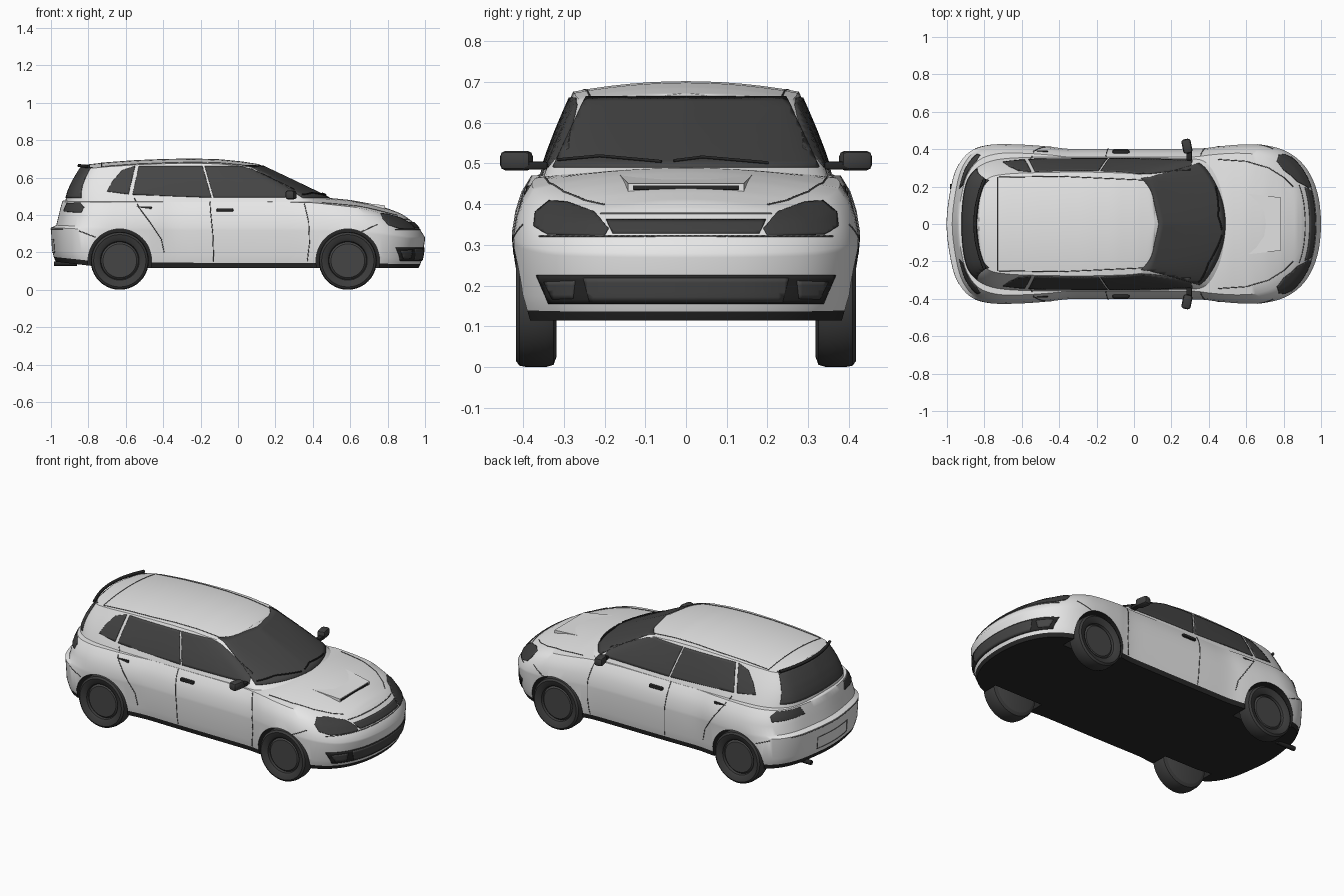
import bpy, bmesh, math
from mathutils import Vector as V, Matrix
from mathutils.bvhtree import BVHTree

if "Cube" in bpy.data.objects:
    bpy.data.objects.remove(bpy.data.objects["Cube"], do_unlink=True)


def material(name, r, g, b):
    m = bpy.data.materials.new(name)
    m.use_nodes = True
    m.diffuse_color = (r, g, b, 1)
    m.node_tree.nodes["Principled BSDF"].inputs["Base Color"].default_value = (r, g, b, 1)
    return m


PAINT = material("white paint", .8, .8, .8)
BLACK = material("black plastic", .02, .02, .02)
GLASS = material("tinted glass", .06, .06, .06)
LAMP = material("dark lamp", .05, .05, .05)
RUBBER = material("tyre rubber", .045, .045, .045)
SEAM = material("panel gap grey", .12, .12, .12)


def activate(ob):
    bpy.ops.object.select_all(action='DESELECT')
    ob.select_set(True)
    bpy.context.view_layer.objects.active = ob


def make(name, bm, mats, mirror=False, angle=35):
    me = bpy.data.meshes.new(name)
    bm.to_mesh(me)
    bm.free()
    ob = bpy.data.objects.new(name, me)
    bpy.context.collection.objects.link(ob)
    for m in mats:
        me.materials.append(m)
    if mirror:
        mod = ob.modifiers.new("mirror", 'MIRROR')
        mod.use_axis = (False, True, False)
    activate(ob)
    bpy.ops.object.shade_smooth_by_angle(angle=math.radians(angle))
    return ob


def lerp_at(pts, x):
    if x <= pts[0][0]:
        return pts[0][1]
    for (x0, z0), (x1, z1) in zip(pts, pts[1:]):
        if x <= x1:
            return z0 + (z1 - z0) * (x - x0) / (x1 - x0)
    return pts[-1][1]


def smooth(pts, n=5):
    """Smooth half plan outline, from tail centre to nose centre."""
    p = [V(q) for q in pts]
    p = [V((p[1].x, -p[1].y))] + p + [V((p[-2].x, -p[-2].y))]
    out = []
    for a, b, c, d in zip(p, p[1:], p[2:], p[3:]):
        for k in range(n):
            t = k / n
            out.append(.5 * (2 * b + (c - a) * t + (2 * a - 5 * b + 4 * c - d) * t * t
                             + (3 * b - a - 3 * c + d) * t ** 3))
    return out + [p[-2]]


def loft(sections, black_rows):
    """Closed cross sections skinned from tail to nose."""
    bm = bmesh.new()
    rings = [[bm.verts.new(c) for c in s] for s in sections]
    n = len(rings[0])
    for a, b in zip(rings, rings[1:]):
        for j in range(n):
            k = (j + 1) % n
            f = bm.faces.new((a[j], a[k], b[k], b[j]))
            f.material_index = int(min(j, n - 2 - j) < black_rows)
    bmesh.ops.remove_doubles(bm, verts=bm.verts, dist=.0002)
    bmesh.ops.recalc_face_normals(bm, faces=bm.faces)
    return bm


def section(side, edge, crown, steps=6):
    """Right side going up, across the top, and down the left side."""
    top = []
    for k in range(1, 2 * steps):
        s = 1 - k / steps
        top.append(V((edge.x, edge.y * s, edge.z + crown * (1 - s * s))))
    return side + top + [V((p.x, -p.y, p.z)) for p in reversed(side)]


# Lower body: plan outline scaled per height level (height, front, side, rear)
PLAN = smooth([(-1, 0), (-.985, .15), (-.95, .29), (-.88, .385), (-.77, .423), (-.63, .425), (-.48, .415),
               (-.36, .402), (-.2, .402), (0, .402), (.2, .402), (.36, .404), (.46, .416), (.59, .425),
               (.72, .418), (.83, .38), (.92, .3), (.98, .17), (1, 0)])
LEVELS = [(0, .965, .95, .975), (.08, .975, .965, .985), (.2, .985, .985, .995), (.57, 1, 1, 1),
          (.61, 1, 1, .972), (.76, .975, .98, .96), (.89, .945, .945, .95), (1, .905, .89, .94)]
SHOULDER = [(.2, .47), (.45, .465), (.7, .44), (.8, .42), (.9, .395), (1, .385)]
HOOD = [(-1, .47), (-.9, .48), (.5, .49), (.6, .48), (.7, .462), (.8, .435), (.87, .408), (.905, .386)]
SILL = [(-1, .15), (-.72, .118), (0, .115)]
sections = []
for p in PLAN:
    z0, z1 = lerp_at(SILL, p.x), lerp_at(SHOULDER, p.x)
    side = [V((p.x * (f if p.x > 0 else r), p.y * s, z0 + t * (z1 - z0))) for t, f, s, r in LEVELS]
    e = side[-1]
    sections.append(section(side, e, (lerp_at(HOOD, e.x) - z1) * min(1, p.y / .1)))
body = make("body_shell", loft(sections, 1), [PAINT, BLACK])
for f in body.data.polygons:
    if f.normal.z < -.9 and f.center.z < .16:
        f.material_index = 1

# Cabin: belt outline blended into roof outline
BELT = smooth([(-.93, 0), (-.915, .18), (-.87, .28), (-.77, .345), (-.6, .365), (-.3, .365), (0, .365),
               (.25, .36), (.42, .345), (.515, .24), (.57, .12), (.585, 0)])
ROOF = smooth([(-.83, 0), (-.82, .15), (-.79, .235), (-.7, .265), (-.5, .275), (-.25, .277), (-.08, .273),
               (0, .268), (.06, .257), (.09, .225), (.105, .12), (.11, 0)])
RIDGE = [(-.83, .667), (-.7, .682), (-.55, .693), (-.4, .699), (-.25, .702), (-.1, .698), (.02, .686), (.11, .672)]
sections = []
for b, r in zip(BELT, ROOF):
    drop = .025 * r.y / .27
    side = []
    for k in range(6):
        t = k / 5
        q = b.lerp(r, t) * (1 + .02 * math.sin(math.pi * t))
        side.append(V((q.x, q.y, .44 + t * (lerp_at(RIDGE, r.x) - drop - .44))))
    sections.append(section(side, side[-1], drop))
cabin = make("cabin_shell", loft(sections, 0), [PAINT])

skin = bmesh.new()
skin.from_mesh(body.data)
skin.from_mesh(cabin.data)
TREE = BVHTree.FromBMesh(skin)
skin.free()

# Wheel arches
AXLES = (-.632, .587)
cut = bmesh.new()
for x in AXLES:
    for s in (-1, 1):
        m = Matrix.Translation((x, s * .44, .155)) @ Matrix.Rotation(math.pi / 2, 4, 'X')
        bmesh.ops.create_cone(cut, cap_ends=True, segments=48, radius1=.17, radius2=.17, depth=.3, matrix=m)
for f in cut.faces:
    f.material_index = 1
cutter = make("arch_cutter", cut, [PAINT, BLACK])
cutter.hide_render = True
mod = body.modifiers.new("arches", 'BOOLEAN')
mod.operation, mod.object = 'DIFFERENCE', cutter
activate(body)
bpy.ops.object.modifier_apply(modifier=mod.name)
bpy.ops.object.shade_smooth_by_angle(angle=math.radians(35))
bpy.data.objects.remove(cutter, do_unlink=True)

RAYS = {'side': lambda a, b: (V((a, 2, b)), V((0, -1, 0))),
        'front': lambda a, b: (V((2, a, b)), V((-1, 0, 0))),
        'rear': lambda a, b: (V((-2, a, b)), V((1, 0, 0))),
        'top': lambda a, b: (V((a, b, 2)), V((0, 0, -1)))}


def project(view, a, b, lift):
    origin, ray = RAYS[view](a, b)
    co, no, _, _ = TREE.ray_cast(origin, ray)
    if co is None:
        co, no, _, _ = TREE.find_nearest(origin + ray * 1.6)
    return co + no * lift


def plate(name, view, outline, mat, mirror=False, lift=.004, cell=.016):
    """Thin convex panel laid onto the bodywork."""
    pts = [V((a, b, 0)) for a, b in outline]
    lo = V((min(p.x for p in pts), min(p.y for p in pts)))
    hi = V((max(p.x for p in pts), max(p.y for p in pts)))
    size = hi - lo
    bm = bmesh.new()
    bmesh.ops.create_grid(bm, x_segments=math.ceil(size.x / cell) + 1,
                          y_segments=math.ceil(size.y / cell) + 1, size=1)
    k = max(v.co.x for v in bm.verts) / .51
    for v in bm.verts:
        v.co = V(((lo.x + hi.x) / 2 + v.co.x / k * size.x, (lo.y + hi.y) / 2 + v.co.y / k * size.y, 0))
    loop = list(zip(pts, pts[1:] + pts[:1]))
    turn = 1 if sum(p.x * q.y - q.x * p.y for p, q in loop) > 0 else -1
    for p, q in loop:
        d = (q - p) * turn
        bmesh.ops.bisect_plane(bm, geom=bm.verts[:] + bm.edges[:] + bm.faces[:], dist=1e-6,
                               plane_co=p, plane_no=(d.y, -d.x, 0), clear_outer=True)
    for v in bm.verts:
        v.co = project(view, v.co.x, v.co.y, lift)
    bm.normal_update()
    ray = RAYS[view](0, 0)[1]
    if sum(f.normal.dot(ray) for f in bm.faces) > 0:
        bmesh.ops.reverse_faces(bm, faces=bm.faces[:])
    ob = make(name, bm, [mat], mirror)
    sol = ob.modifiers.new("thickness", 'SOLIDIFY')
    sol.thickness, sol.offset = .007, -1


def rod(name, points, radius, mat, mirror=False):
    cu = bpy.data.curves.new(name, 'CURVE')
    cu.dimensions, cu.bevel_depth, cu.bevel_resolution, cu.use_fill_caps = '3D', radius, 1, True
    sp = cu.splines.new('POLY')
    sp.points.add(len(points) - 1)
    for s, p in zip(sp.points, points):
        s.co = (*p, 1)
    ob = bpy.data.objects.new(name, cu)
    bpy.context.collection.objects.link(ob)
    cu.materials.append(mat)
    activate(ob)
    bpy.ops.object.convert(target='MESH')
    if mirror:
        ob.modifiers.new("mirror", 'MIRROR').use_axis = (False, True, False)


def seam(name, view, pts, mirror=False, radius=.0025, mat=SEAM, lift=0):
    path = []
    for p, q in zip(pts, pts[1:]):
        n = max(2, int((V(q) - V(p)).length / .015))
        path += [V(p).lerp(V(q), k / n) for k in range(n)]
    rod(name, [project(view, p.x, p.y, lift) for p in path + [V(pts[-1])]], radius, mat, mirror)


def box(name, centre, size, mat, bevel, mirror=False, turn=0):
    bm = bmesh.new()
    m = Matrix.Translation(centre) @ Matrix.Rotation(turn, 4, 'Z') @ Matrix.Diagonal((*size, 1))
    bmesh.ops.create_cube(bm, size=1, matrix=m)
    bmesh.ops.bevel(bm, geom=bm.edges[:], offset=bevel, segments=2, affect='EDGES', profile=.5)
    make(name, bm, [mat], mirror)


# Glass
plate("windscreen", 'front', [(-.245, .662), (.245, .662), (.325, .49), (-.325, .49)], GLASS)
plate("rear_window", 'rear', [(-.235, .652), (.235, .652), (.295, .49), (-.295, .49)], GLASS)
plate("front_door_window", 'side', [(-.13, .492), (-.178, .66), (.01, .66), (.07, .645), (.125, .62),
                                    (.3, .535), (.312, .492)], GLASS, True)
plate("rear_door_window", 'side', [(-.564, .508), (-.53, .66), (-.19, .66), (-.142, .492)], GLASS, True)
plate("quarter_window", 'side', [(-.7, .525), (-.67, .58), (-.62, .637), (-.55, .66), (-.585, .51)], GLASS, True)

# Lamps, grille and intakes
plate("headlamp", 'front', [(.2, .322), (.19, .34), (.225, .38), (.29, .403), (.335, .407), (.368, .38),
                            (.372, .345), (.34, .326)], LAMP, True, cell=.01)
plate("tail_lamp", 'rear', [(.19, .42), (.21, .462), (.335, .464), (.368, .44), (.372, .412)], LAMP, True, cell=.01)
plate("grille", 'front', [(-.18, .328), (.18, .328), (.195, .36), (-.195, .36)], LAMP)
plate("intake_frame", 'front', [(-.335, .156), (.335, .156), (.365, .226), (-.365, .226)], BLACK)
plate("intake_centre", 'front', [(-.235, .162), (.235, .162), (.25, .219), (-.25, .219)], GLASS, lift=.006)
plate("fog_lamp", 'front', [(.275, .17), (.325, .168), (.345, .21), (.27, .213)], GLASS, True, lift=.006)

# Panel gaps
seam("front_door_gap", 'side', [(.37, .15), (.382, .25), (.378, .36), (.355, .46)], True)
seam("centre_door_gap", 'side', [(-.13, .15), (-.135, .3), (-.147, .42), (-.15, .47)], True)
seam("rear_door_gap", 'side', [(-.395, .2), (-.41, .27), (-.47, .36), (-.53, .44), (-.555, .49)], True)
seam("rear_bumper_gap", 'side', [(-.76, .28), (-.85, .315)], True)
seam("front_bumper_gap", 'side', [(.66, .31), (.745, .35)], True)
seam("bumper_top_gap", 'front', [(-.36, .322), (.36, .322)])
seam("hood_front_gap", 'front', [(-.21, .377), (.21, .377)])
seam("hood_side_gap", 'top', [(.45, .345), (.6, .335), (.72, .3), (.8, .25), (.85, .2)], True)
seam("hatch_top_gap", 'top', [(-.73, -.25), (-.73, .25)])
seam("roof_gap", 'top', [(-.73, .25), (-.4, .255), (.05, .235)], True)
seam("tailgate_lower_gap", 'rear', [(-.32, .325), (.32, .325)])
seam("plate_recess", 'rear', [(-.14, .2), (-.14, .27), (.14, .27), (.14, .2), (-.14, .2)])
seam("wiper_one", 'front', [(-.31, .503), (-.21, .512), (-.06, .498)], radius=.004, mat=BLACK, lift=.008)
seam("wiper_two", 'front', [(-.03, .5), (.04, .509), (.2, .495)], radius=.004, mat=BLACK, lift=.008)

# Hood scoop
bm = bmesh.new()
for x, y, z in ((.58, .165, .475), (.785, .142, .451), (.785, .142, .41), (.6, .15, .44)):
    bm.verts.new((x, y, z))
    bm.verts.new((x, -y, z))
bmesh.ops.convex_hull(bm, input=bm.verts[:])
make("hood_scoop", bm, [PAINT], angle=20)
box("scoop_opening", (.784, 0, .441), (.006, .26, .011), BLACK, .001)

# Mirrors, handles, spoiler, exhaust
box("door_mirror", (.283, .416, .507), (.05, .078, .048), LAMP, .014, True, .2)
box("mirror_arm", (.295, .37, .495), (.03, .06, .02), BLACK, .005, True)
box("rear_door_handle", (-.505, .382, .437), (.09, .022, .018), BLACK, .006, True)
box("front_door_handle", (-.07, .386, .426), (.09, .022, .018), BLACK, .006, True)
rod("spoiler", [V((-.85 + .9 * y * y, y, .664 - .1 * y * y)) for y in (k * .03 for k in range(-8, 9))], .009, BLACK)
rod("exhaust", [V((-.86, .2, .14)), V((-.985, .2, .14))], .014, BLACK)

# Wheels
PROFILE = [(0, .398), (.09, .398), (.1, .388), (.104, .402), (.114, .41), (.14, .417), (.151, .409),
           (.155, .39), (.155, .345), (.149, .325), (.13, .318), (0, .318)]
for label, x in zip(("rear_wheel", "front_wheel"), AXLES):
    bm = bmesh.new()
    vs = [bm.verts.new((r, y, 0)) for r, y in PROFILE]
    es = [bm.edges.new(e) for e in zip(vs, vs[1:])]
    bmesh.ops.spin(bm, geom=vs + es, cent=(0, 0, 0), axis=(0, 1, 0), angle=2 * math.pi, steps=40)
    bmesh.ops.remove_doubles(bm, verts=bm.verts, dist=.0002)
    bmesh.ops.recalc_face_normals(bm, faces=bm.faces)
    for f in bm.faces:
        c = f.calc_center_median()
        f.material_index = int(math.hypot(c.x, c.z) < .095)
    bmesh.ops.translate(bm, verts=bm.verts, vec=(x, 0, .155))
    make(label, bm, [RUBBER, GLASS], True)
